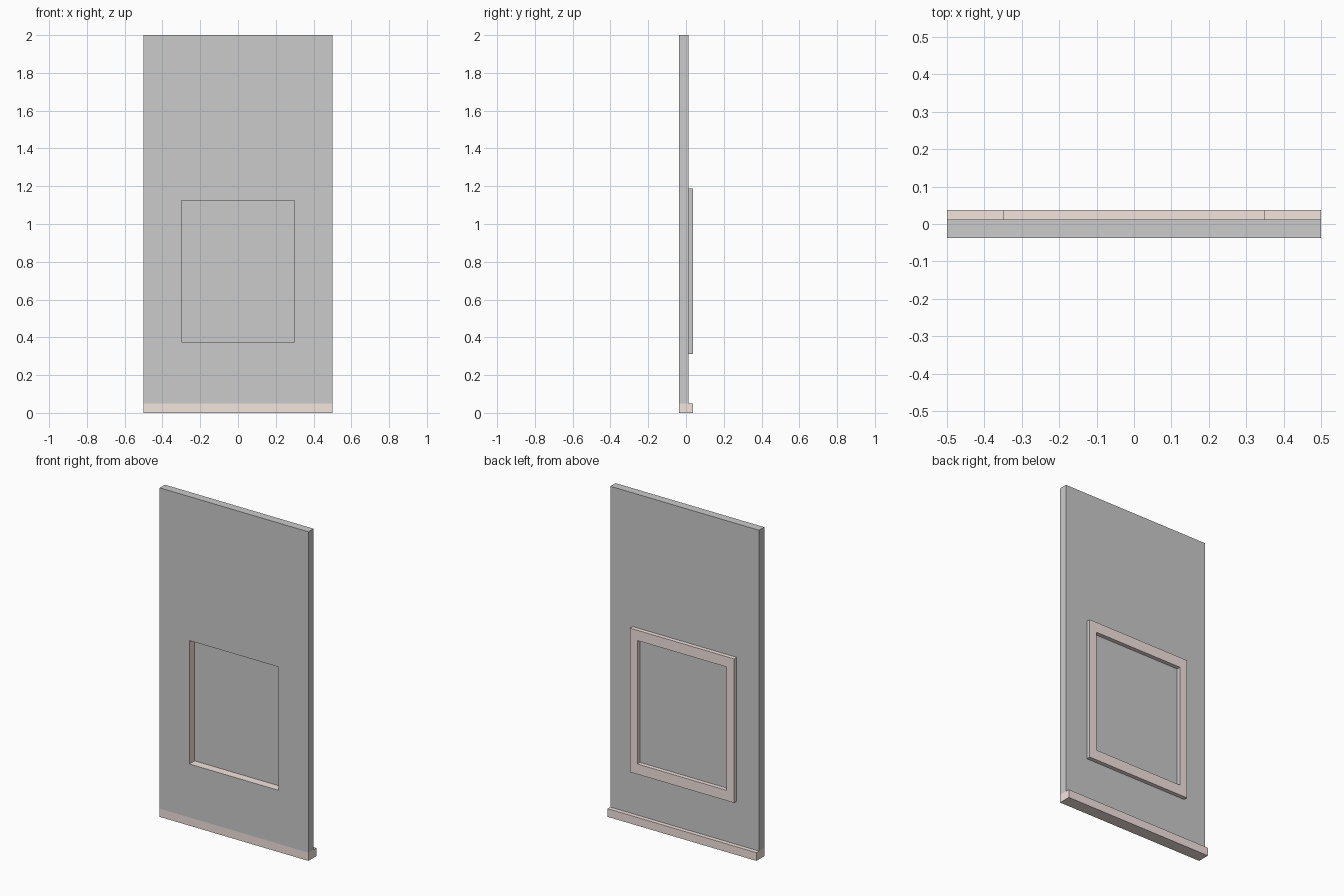
import bpy, bmesh

if "Cube" in bpy.data.objects:
    bpy.data.objects.remove(bpy.data.objects["Cube"])

brown = bpy.data.materials.new("trim_brown")
brown.diffuse_color = (0.9, 0.78, 0.74, 1)
brown.use_nodes = True
brown.node_tree.nodes["Principled BSDF"].inputs["Base Color"].default_value = brown.diffuse_color
grey = bpy.data.materials.new("panel_grey")
grey.diffuse_color = (0.8, 0.8, 0.8, 1)
grey.use_nodes = True
grey.node_tree.nodes["Principled BSDF"].inputs["Base Color"].default_value = grey.diffuse_color

OPENING = (-0.3, 0.3, 0.375, 1.125)   # x0, x1, z0, z1
Y_FRONT, Y_WALL, Y_BACK = -0.0375, 0.0125, 0.0375


def finish(name, bm, mats, pick=lambda f: 0):
    """Turn a bmesh into an object, choosing a material slot per face."""
    bmesh.ops.recalc_face_normals(bm, faces=bm.faces)
    bm.normal_update()
    for f in bm.faces:
        f.material_index = pick(f)
    mesh = bpy.data.meshes.new(name)
    bm.to_mesh(mesh)
    bm.free()
    for m in mats:
        mesh.materials.append(m)
    obj = bpy.data.objects.new(name, mesh)
    bpy.context.collection.objects.link(obj)
    return obj


def rect(bm, r, y):
    x0, x1, z0, z1 = r
    return [bm.verts.new((x, y, z)) for x, z in ((x0, z0), (x1, z0), (x1, z1), (x0, z1))]


def ring(outer, inner, y0, y1):
    """Rectangular slab with a rectangular through-opening."""
    bm = bmesh.new()
    o, i = rect(bm, outer, y0), rect(bm, inner, y0)
    faces = [bm.faces.new((o[k], o[(k + 1) % 4], i[(k + 1) % 4], i[k])) for k in range(4)]
    ext = bmesh.ops.extrude_face_region(bm, geom=faces, use_keep_orig=True)
    verts = [g for g in ext["geom"] if isinstance(g, bmesh.types.BMVert)]
    bmesh.ops.translate(bm, verts=verts, vec=(0, y1 - y0, 0))
    return bm


def is_jamb(f):
    c = f.calc_center_median()
    return abs(f.normal.y) < 0.5 and abs(c.x) < 0.31 and 0.37 < c.z < 1.13


# Wall panel, with the window reveal in the trim colour
finish("wall_panel", ring((-0.5, 0.5, 0.05, 2), OPENING, Y_FRONT, Y_WALL),
       [grey, brown], lambda f: int(is_jamb(f)))

# Raised window frame on the back; its +x sides are grey
finish("window_frame", ring((-0.35, 0.35, 0.3125, 1.1875), OPENING, Y_WALL, Y_BACK),
       [brown, grey], lambda f: int(f.normal.x > 0.5))

# Thin pane set in the opening
bm = bmesh.new()
bm.faces.new(rect(bm, OPENING, Y_WALL))
finish("window_pane", bm, [grey])

# Base rail, flush at the front and projecting at the back
bm = bmesh.new()
bmesh.ops.create_cube(bm, size=1)
bmesh.ops.scale(bm, vec=(1, Y_BACK - Y_FRONT, 0.05), verts=bm.verts)
bmesh.ops.translate(bm, vec=(0, 0, 0.025), verts=bm.verts)
finish("base_rail", bm, [brown])
